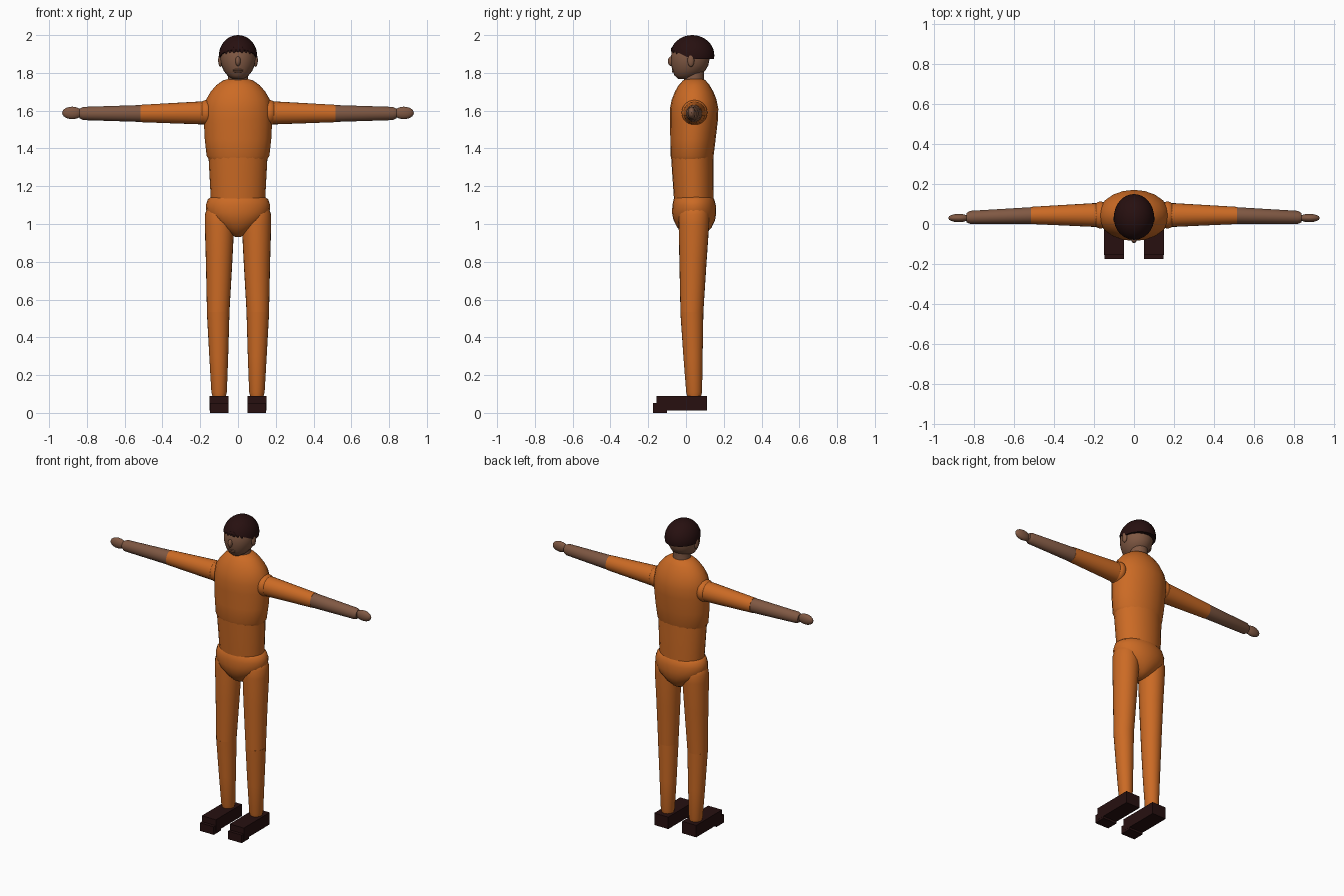
import bpy, bmesh, math
from mathutils import Vector


def material(name, rgb):
    m = bpy.data.materials.new(name)
    m.diffuse_color = (*rgb, 1)
    return m


ORANGE = material("orange suit", (0.60, 0.145, 0.018))
SKIN = material("brown skin", (0.215, 0.098, 0.056))
DARK = material("dark brown", (0.020, 0.005, 0.005))


def finish(name, bm, mat, smooth=True):
    bmesh.ops.recalc_face_normals(bm, faces=bm.faces)
    me = bpy.data.meshes.new(name)
    bm.to_mesh(me)
    bm.free()
    me.materials.append(mat)
    ob = bpy.data.objects.new(name, me)
    bpy.context.collection.objects.link(ob)
    if smooth:
        bpy.ops.object.select_all(action='DESELECT')
        ob.select_set(True)
        bpy.context.view_layer.objects.active = ob
        bpy.ops.object.shade_smooth_by_angle(angle=math.radians(50))
    return ob


def loft(name, mat, sections, axis='Z', n=24):
    """Skin ellipses (position, centre a, centre b, radius a, radius b) along an axis."""
    bm = bmesh.new()
    rings = []
    for p, ca, cb, ra, rb in sections:
        ring = []
        for i in range(n):
            t = 2 * math.pi * i / n
            a, b = ca + ra * math.cos(t), cb + rb * math.sin(t)
            ring.append(bm.verts.new((a, b, p) if axis == 'Z' else (p, a, b)))
        rings.append(ring)
    for r, s in zip(rings, rings[1:]):
        for i in range(n):
            j = (i + 1) % n
            bm.faces.new((r[i], r[j], s[j], s[i]))
    bm.faces.new(rings[0])
    bm.faces.new(rings[-1])
    return finish(name, bm, mat)


def ball_mesh(c, r, u=24, v=16):
    bm = bmesh.new()
    bmesh.ops.create_uvsphere(bm, u_segments=u, v_segments=v, radius=1)
    for q in bm.verts:
        q.co = Vector((c[k] + q.co[k] * r[k] for k in range(3)))
    return bm


def ball(name, mat, c, r, u=16, v=12):
    return finish(name, ball_mesh(c, r, u, v), mat)


def box(name, mat, lo, hi):
    bm = bmesh.new()
    bmesh.ops.create_cube(bm, size=1)
    for q in bm.verts:
        q.co = Vector((lo[k] + (q.co[k] + 0.5) * (hi[k] - lo[k]) for k in range(3)))
    return finish(name, bm, mat, False)


# Torso: chest, abdomen and pelvis
loft("chest", ORANGE, [
    (1.335, 0, 0.032, 0.150, 0.105), (1.36, 0, 0.032, 0.166, 0.114),
    (1.45, 0, 0.037, 0.176, 0.120), (1.55, 0, 0.042, 0.181, 0.127),
    (1.61, 0, 0.043, 0.180, 0.128), (1.66, 0, 0.043, 0.168, 0.118),
    (1.70, 0, 0.043, 0.145, 0.102), (1.735, 0, 0.043, 0.115, 0.082),
    (1.76, 0, 0.044, 0.080, 0.060), (1.768, 0, 0.045, 0.050, 0.045)], n=20)
loft("abdomen", ORANGE, [
    (1.08, 0, 0.042, 0.140, 0.102), (1.15, 0, 0.040, 0.145, 0.105),
    (1.28, 0, 0.036, 0.152, 0.110), (1.39, 0, 0.032, 0.158, 0.113)])
loft("pelvis", ORANGE, [
    (0.932, 0, 0.045, 0.015, 0.030), (0.95, 0, 0.045, 0.050, 0.062),
    (0.98, 0, 0.045, 0.095, 0.090), (1.02, 0, 0.044, 0.143, 0.110),
    (1.06, 0, 0.043, 0.167, 0.117), (1.10, 0, 0.043, 0.170, 0.115),
    (1.13, 0, 0.042, 0.160, 0.108), (1.145, 0, 0.041, 0.140, 0.098)])

# Head and neck
loft("neck", SKIN, [(1.74, 0, 0.043, 0.058, 0.055), (1.77, 0, 0.043, 0.053, 0.052),
                    (1.83, 0, 0.045, 0.053, 0.052)])
loft("head", SKIN, [
    (1.768, 0, -0.005, 0.030, 0.035), (1.785, 0, 0.003, 0.055, 0.063),
    (1.81, 0, 0.015, 0.075, 0.086), (1.84, 0, 0.020, 0.088, 0.098),
    (1.87, 0, 0.022, 0.094, 0.102), (1.91, 0, 0.024, 0.092, 0.101),
    (1.95, 0, 0.028, 0.074, 0.085), (1.98, 0, 0.030, 0.035, 0.040)])
ball("nose", SKIN, (0, -0.078, 1.862), (0.014, 0.018, 0.026))
for z in (1.807, 1.816):
    ball("lip", SKIN, (0, -0.068, z), (0.028, 0.007, 0.005))

# Hair cap, trimmed level at the back and sloping up to the hairline
bm = ball_mesh((0, 0.033, 1.892), (0.101, 0.117, 0.108), 32, 20)
for co, no in (((0, 0, 1.873), (0, 0, -1)), ((0, 0.03, 1.873), (0, -0.052, -0.11))):
    cut = bmesh.ops.bisect_plane(bm, geom=bm.verts[:] + bm.edges[:] + bm.faces[:],
                                 plane_co=co, plane_no=no, clear_outer=True)
    rim = [e for e in cut["geom_cut"] if isinstance(e, bmesh.types.BMEdge)]
    bmesh.ops.contextual_create(bm, geom=rim)
finish("hair", bm, DARK)
for i in range(-3, 4):
    ball("fringe_lock", DARK, (i * 0.019, -0.072 + 0.0028 * i * i, 1.922 - 0.003 * abs(i)),
         (0.012, 0.008, 0.014 + 0.004 * (i % 2)), 10, 8)

# Mirrored parts
for s, side in ((-1, "left"), (1, "right")):
    ball(side + "_ear", SKIN, (s * 0.093, 0.026, 1.866), (0.012, 0.018, 0.034))

    # Arms
    ball(side + "_shoulder", ORANGE, (s * 0.168, 0.045, 1.590), (0.045, 0.068, 0.066), 24, 16)
    loft(side + "_sleeve", ORANGE, [
        (s * 0.15, 0.045, 1.588, 0.060, 0.061), (s * 0.21, 0.045, 1.588, 0.059, 0.060),
        (s * 0.515, 0.043, 1.585, 0.043, 0.046)], 'X')
    loft(side + "_forearm", SKIN, [
        (s * 0.50, 0.043, 1.585, 0.042, 0.045), (s * 0.82, 0.033, 1.585, 0.033, 0.035),
        (s * 0.838, 0.032, 1.585, 0.024, 0.026)], 'X')
    ball(side + "_hand", SKIN, (s * 0.878, 0.030, 1.588), (0.053, 0.021, 0.033))

    # Legs
    loft(side + "_thigh", ORANGE, [
        (0.52, s * 0.105, 0.031, 0.059, 0.060), (0.80, s * 0.100, 0.037, 0.070, 0.072),
        (1.00, s * 0.098, 0.042, 0.078, 0.081), (1.05, s * 0.098, 0.043, 0.077, 0.080),
        (1.09, s * 0.100, 0.044, 0.062, 0.066), (1.11, s * 0.100, 0.045, 0.030, 0.032)])
    loft(side + "_shin", ORANGE, [
        (0.085, s * 0.100, 0.043, 0.034, 0.036), (0.11, s * 0.100, 0.043, 0.041, 0.042),
        (0.30, s * 0.102, 0.037, 0.050, 0.051), (0.535, s * 0.105, 0.031, 0.060, 0.061)])

    # Shoes
    x0, x1 = s * 0.1 - 0.05, s * 0.1 + 0.05
    box(side + "_shoe", DARK, (x0, -0.155, 0.013), (x1, 0.110, 0.090))
    box(side + "_shoe_toe", DARK, (x0 + 0.001, -0.175, 0.0), (x1 - 0.001, -0.10, 0.052))
